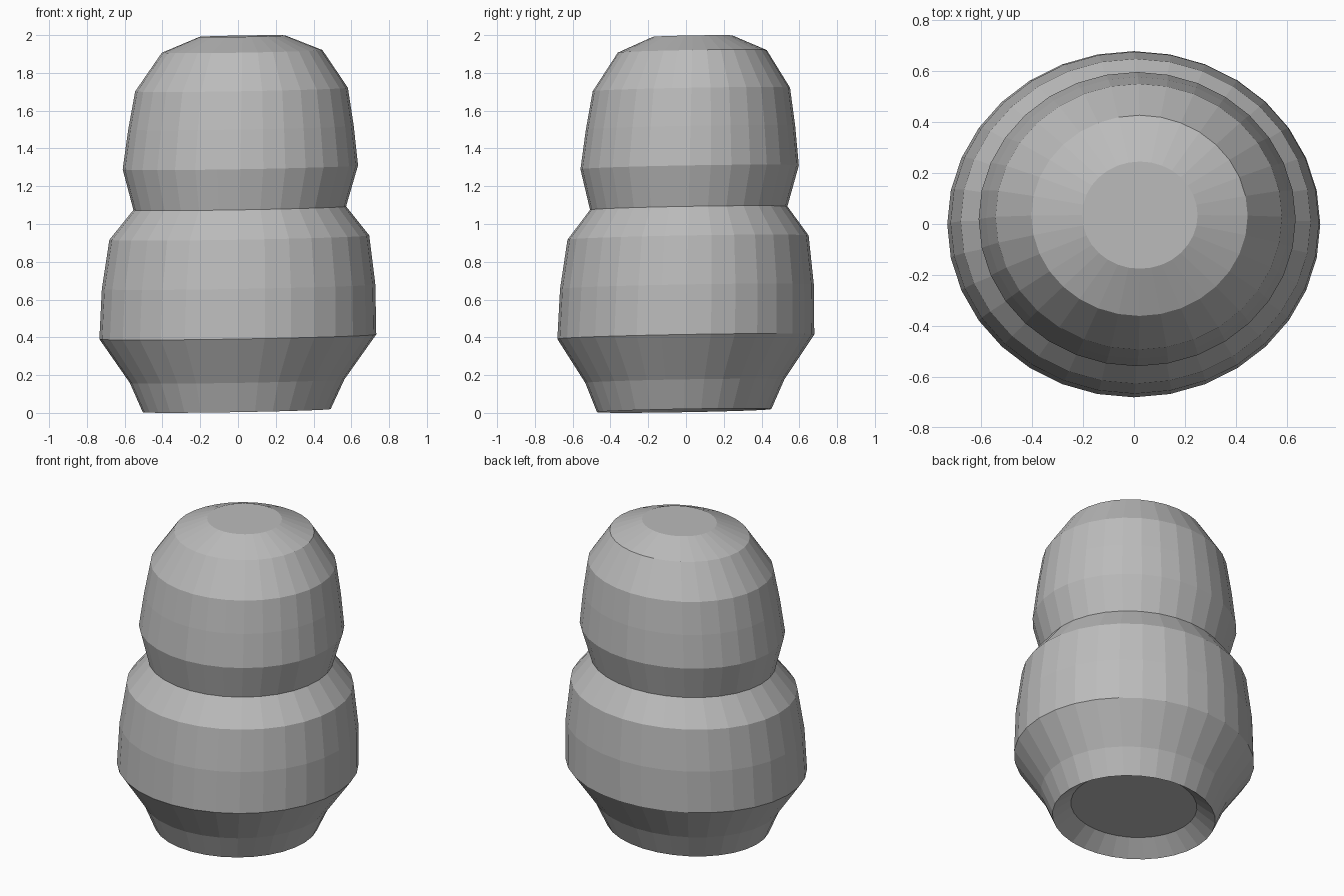
import bpy, bmesh, math
from mathutils import Matrix

cube = bpy.data.objects.get("Cube")
if cube:
    bpy.data.objects.remove(cube, do_unlink=True)

SIDES = 32
# (radius, height) from the recessed base, round the foot and up to the flat top
PROFILE = [(0.385, 0.095), (0.4975, 0.012), (0.568, 0.168), (0.733, 0.403),
           (0.724, 0.668), (0.688, 0.928), (0.563, 1.084), (0.623, 1.300),
           (0.597, 1.51), (0.563, 1.712), (0.425, 1.914), (0.227, 1.9945)]

# One grey for the whole body
grey = bpy.data.materials.new("grey")
grey.use_nodes = True
colour = (0.5, 0.5, 0.5, 1.0)
grey.diffuse_color = colour
grey.node_tree.nodes["Principled BSDF"].inputs["Base Color"].default_value = colour

# Turned body: rings joined by flat facets, capped at both ends
bm = bmesh.new()
rings = []
for radius, height in PROFILE:
    angles = [2 * math.pi * i / SIDES for i in range(SIDES)]
    rings.append([bm.verts.new((radius * math.cos(a), radius * math.sin(a), height))
                  for a in angles])
for low, high in zip(rings, rings[1:]):
    for i in range(SIDES):
        j = (i + 1) % SIDES
        bm.faces.new((low[i], low[j], high[j], high[i]))
bm.faces.new(rings[0][::-1])
bm.faces.new(rings[-1])

# Slightly oval section, with a small lean to the back left
oval = Matrix.Diagonal((1.0, 0.928, 1.0, 1.0))
lean = Matrix(((1, 0, 0.015, -0.007),
               (0, 1, 0.0225, -0.010),
               (0.017, 0.0175, 1, 0),
               (0, 0, 0, 1)))
bm.transform(lean @ oval)
bmesh.ops.recalc_face_normals(bm, faces=bm.faces)

mesh = bpy.data.meshes.new("turned_body")
bm.to_mesh(mesh)
bm.free()
mesh.materials.append(grey)
body = bpy.data.objects.new("turned_body", mesh)
bpy.context.collection.objects.link(body)
